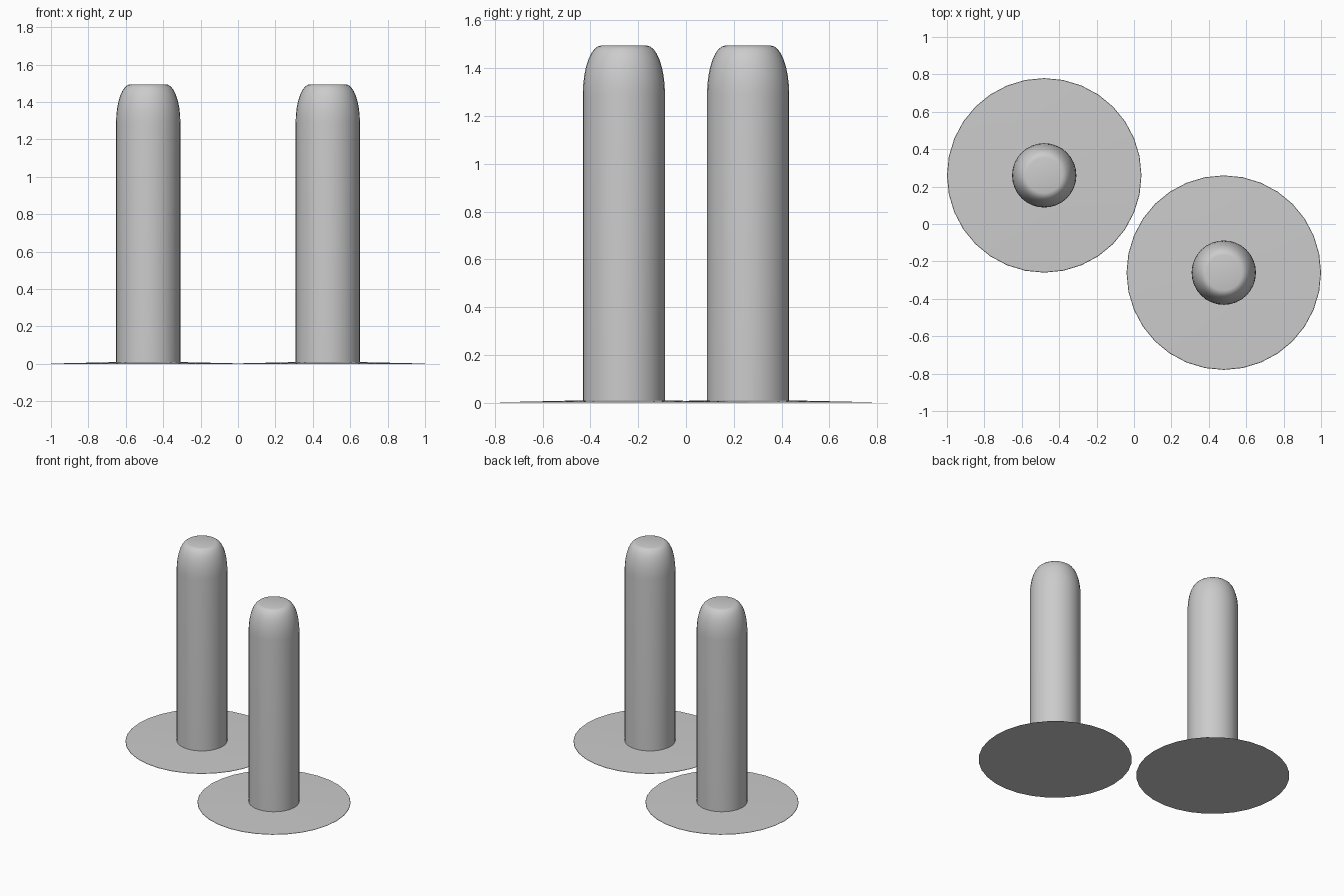
import bpy
import bmesh
import math

cube = bpy.data.objects.get("Cube")
if cube:
    bpy.data.objects.remove(cube, do_unlink=True)

SIDES = 32
POST_R, FLAT_R = 0.172, 0.095
SHOULDER_Z, TOP_Z = 1.29, 1.495

grey = bpy.data.materials.new("plain grey")
grey.use_nodes = True
colour = (0.6, 0.6, 0.6, 1.0)
grey.diffuse_color = colour
grey.node_tree.nodes["Principled BSDF"].inputs["Base Color"].default_value = colour


def lathe(name, profile, x, y):
    """Turn a (radius, height) profile into a closed round solid."""
    bm = bmesh.new()
    rings = []
    for r, z in profile:
        rings.append([bm.verts.new((r * math.cos(a), r * math.sin(a), z))
                      for a in (2 * math.pi * i / SIDES for i in range(SIDES))])
    for low, high in zip(rings, rings[1:]):
        for i in range(SIDES):
            j = (i + 1) % SIDES
            bm.faces.new((low[i], low[j], high[j], high[i]))
    bm.faces.new(rings[0][::-1])
    bm.faces.new(rings[-1])
    mesh = bpy.data.meshes.new(name)
    bm.to_mesh(mesh)
    bm.free()
    mesh.materials.append(grey)
    obj = bpy.data.objects.new(name, mesh)
    obj.location = (x, y, 0)
    bpy.context.collection.objects.link(obj)
    bpy.ops.object.select_all(action="DESELECT")
    obj.select_set(True)
    bpy.context.view_layer.objects.active = obj
    bpy.ops.object.shade_smooth_by_angle(angle=math.radians(35))


# Post profile: straight shaft, elliptical shoulder, small flat top
post = [(POST_R, 0.004)]
for k in range(9):
    a = math.pi / 2 * k / 8
    post.append((FLAT_R + (POST_R - FLAT_R) * math.cos(a),
                 SHOULDER_Z + (TOP_Z - SHOULDER_Z) * math.sin(a)))

# Base profile: thin disc sloping gently up to the post
base = [(0.52, 0.0), (0.518, 0.002), (POST_R - 0.01, 0.01)]

for side, s in (("left", 1), ("right", -1)):
    lathe(side + "_base", base, 0.48 * s, -0.26 * s)
    lathe(side + "_post", post, 0.48 * s, -0.26 * s)
